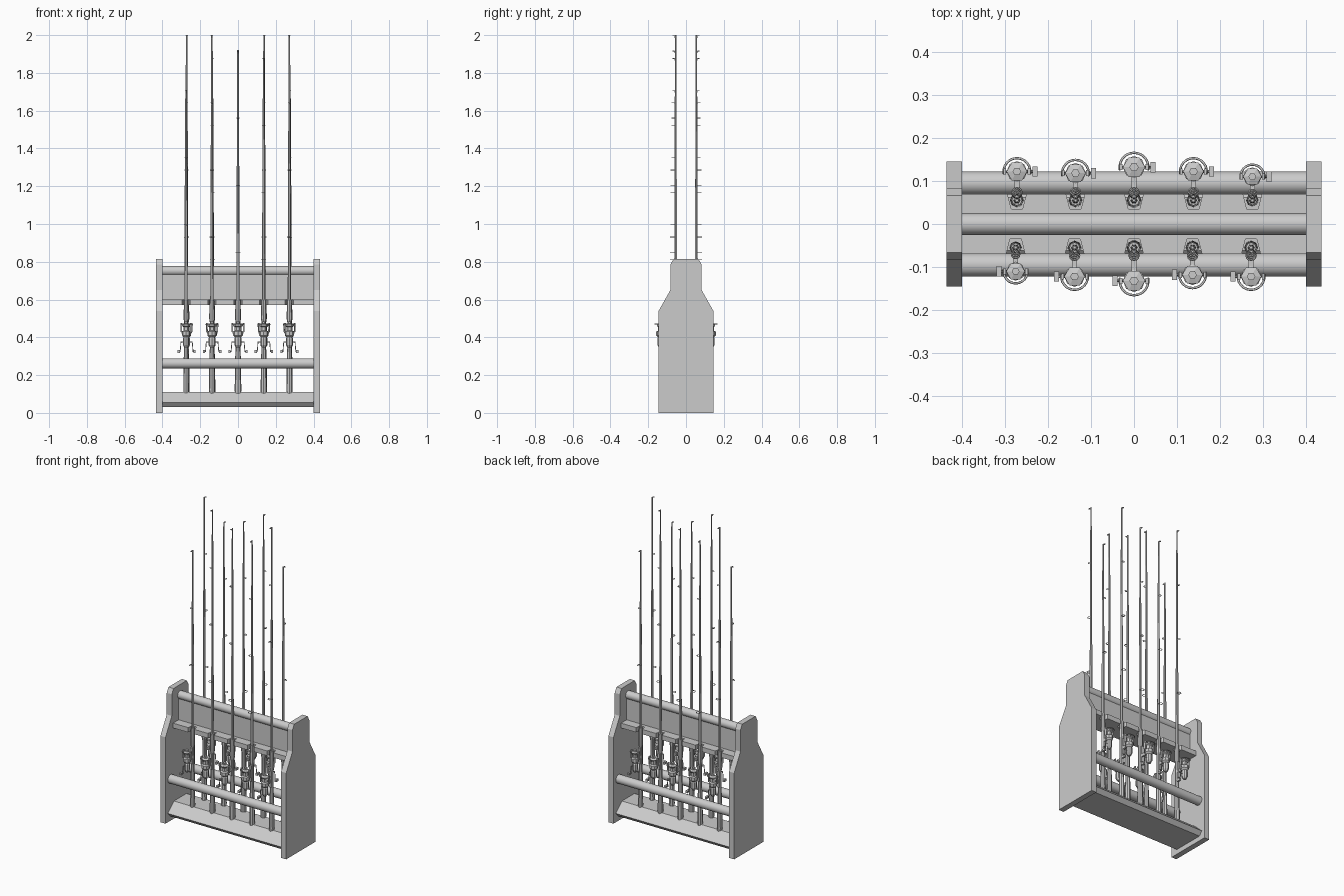
import bpy, bmesh, math
from mathutils import Vector, Matrix

cube = bpy.data.objects.get("Cube")
if cube:
    bpy.data.objects.remove(cube)

grey = bpy.data.materials.new("plain_grey")
grey.use_nodes = True
GREY = (0.6, 0.6, 0.6, 1)
grey.diffuse_color = GREY
grey.node_tree.nodes["Principled BSDF"].inputs["Base Color"].default_value = GREY


def finish(name, bm, smooth=False):
    bmesh.ops.recalc_face_normals(bm, faces=bm.faces)
    mesh = bpy.data.meshes.new(name)
    bm.to_mesh(mesh)
    bm.free()
    mesh.materials.append(grey)
    ob = bpy.data.objects.new(name, mesh)
    bpy.context.collection.objects.link(ob)
    if smooth:
        bpy.ops.object.select_all(action='DESELECT')
        ob.select_set(True)
        bpy.context.view_layer.objects.active = ob
        bpy.ops.object.shade_smooth_by_angle(angle=math.radians(40))
    return ob


def prism(name, outline, lo, hi, axis):
    """Extrude a 2D outline along x (outline is y, z) or z (outline is x, y)."""
    place = (lambda p, d: (d, *p)) if axis == 'x' else (lambda p, d: (*p, d))
    bm = bmesh.new()
    face = bm.faces.new([bm.verts.new(place(p, lo)) for p in outline])
    grown = bmesh.ops.extrude_face_region(bm, geom=[face])
    shift = Vector(place((0, 0), hi - lo))
    verts = [v for v in grown["geom"] if isinstance(v, bmesh.types.BMVert)]
    bmesh.ops.translate(bm, verts=verts, vec=shift)
    return finish(name, bm)


def lathe(name, profile, sides, x, y, smooth=False):
    """Turn (radius, z) pairs about a vertical axis at x, y."""
    bm = bmesh.new()
    rings = []
    for r, z in profile:
        rings.append([bm.verts.new((x + r * math.cos(a), y + r * math.sin(a), z))
                      for a in (math.tau * i / sides for i in range(sides))])
    for low, high in zip(rings, rings[1:]):
        for i in range(sides):
            j = (i + 1) % sides
            bm.faces.new((low[i], low[j], high[j], high[i]))
    bm.faces.new(rings[0])
    bm.faces.new(rings[-1])
    return finish(name, bm, smooth)


def rail(name, y, z, r):
    bm = bmesh.new()
    turn = Matrix.Translation((0, y, z)) @ Matrix.Rotation(math.pi / 2, 4, 'Y')
    bmesh.ops.create_cone(bm, cap_ends=True, segments=20, radius1=r, radius2=r,
                          depth=0.81, matrix=turn)
    return finish(name, bm, True)


def box(name, centre, size):
    bm = bmesh.new()
    bmesh.ops.create_cube(bm, size=1, matrix=Matrix.Translation(centre) @ Matrix.Diagonal((*size, 1)))
    return finish(name, bm)


def wire(name, points, r, closed=False):
    curve = bpy.data.curves.new(name, 'CURVE')
    curve.dimensions = '3D'
    curve.bevel_depth = r
    curve.bevel_resolution = 1
    curve.use_fill_caps = True
    line = curve.splines.new('POLY')
    line.points.add(len(points) - 1)
    for p, co in zip(line.points, points):
        p.co = (*co, 1)
    line.use_cyclic_u = closed
    curve.materials.append(grey)
    ob = bpy.data.objects.new(name, curve)
    bpy.context.collection.objects.link(ob)
    return ob


def arc(x, y, z, r, start, end, n):
    return [(x + r * math.cos(a), y + r * math.sin(a), z)
            for a in (math.radians(start + (end - start) * i / n) for i in range(n + 1))]


# Side panels with a narrow neck and clipped top corners
half = [(0.145, 0), (0.145, 0.54), (0.083, 0.65), (0.083, 0.785), (0.066, 0.815)]
panel = half + [(-y, z) for y, z in reversed(half)]
prism("left_panel", panel, 0.4, 0.435, 'x')
prism("right_panel", panel, -0.435, -0.4, 'x')

# Base with sloping faces
half = [(0.1, 0.03), (0.122, 0.055), (0.062, 0.11)]
prism("base", half + [(-y, z) for y, z in reversed(half)], -0.4, 0.4, 'x')

# Centre board, top rail and the two lower rails
box("centre_board", (0, 0, 0.66), (0.8, 0.03, 0.16))
rail("top_rail", 0, 0.752, 0.025)
rail("front_rail", -0.095, 0.262, 0.027)
rail("back_rail", 0.095, 0.262, 0.027)

# Shelf with flared notches that hold the rods
rod_x = [-0.275, -0.138, 0, 0.136, 0.272]
edge = [(-0.4, -0.07)]
for x in rod_x:
    edge += [(x - 0.022, -0.07), (x - 0.013, -0.035), (x + 0.013, -0.035), (x + 0.022, -0.07)]
edge.append((0.4, -0.07))
prism("notched_shelf", edge + [(-x, -y) for x, y in edge], 0.57, 0.6, 'z')


def rod(x, top, reel_y, size):
    """One rod with its line guides and spinning reel, facing the front."""
    y = -0.055
    r = 0.015 * size
    parts = [
        lathe("rod_handle", [(r, 0.1), (r * 1.1, 0.12), (r * 0.9, 0.3), (r * 0.75, 0.34),
                             (r * 0.75, 0.48), (r, 0.5), (r * 0.8, 0.6)], 8, x, y, True),
        lathe("rod_blank", [(0.009, 0.59), (0.0075, 1.1), (0.004, top)], 6, x, y)]

    # Line guides, growing toward the handle
    for k in range(4):
        z = top - 0.004 - k * 0.355
        if z < 0.75:
            continue
        g = 0.005 + 0.0022 * k
        cy = y - 0.006 - g
        parts.append(wire("line_guide", arc(x, cy, z, g, 0, 330, 11), 0.0018, True))
        parts.append(wire("guide_foot", [(x, y, z - 0.02), (x, cy + g, z)], 0.002))

    # Reel foot, stem and body
    ry = -reel_y
    parts.append(box("reel_foot", (x, y - r, 0.43), (0.014, 0.008, 0.1)))
    parts.append(box("reel_stem", (x, (y + ry) / 2, 0.42), (0.012, abs(ry - y), 0.018)))
    s = size
    parts.append(lathe("reel_body", [(0.01 * s, 0.345), (0.018 * s, 0.36), (0.018 * s, 0.395),
                                     (0.012 * s, 0.405)], 8, x, ry))
    parts.append(lathe("reel_rotor", [(0.014 * s, 0.4), (0.024 * s, 0.41), (0.024 * s, 0.43),
                                      (0.016 * s, 0.435)], 8, x, ry))
    parts.append(lathe("reel_spool", [(0.016 * s, 0.43), (0.016 * s, 0.455), (0.024 * s, 0.46),
                                      (0.024 * s, 0.468), (0.01 * s, 0.472), (0.01 * s, 0.485)],
                       6, x, ry))

    # Bail wire with its two arms
    bail = arc(x, ry, 0.47, 0.031 * s, 170, 370, 12)
    low = [(x + side * 0.024 * s, ry, 0.42) for side in (-1, 1)]
    parts.append(wire("reel_bail", [low[0]] + bail + [low[1]], 0.0028))
    for side in (-1, 1):
        parts.append(box("bail_arm", (x + side * 0.028 * s, ry, 0.452), (0.006, 0.014, 0.05)))

    # Crank and knob
    out = x - 0.03 * s
    parts.append(wire("reel_crank", [(x, ry, 0.375), (out, ry, 0.375), (out - 0.004, ry, 0.325),
                                     (out - 0.01, ry, 0.325)], 0.0032))
    parts.append(box("crank_knob", (out - 0.012, ry, 0.325), (0.012, 0.024, 0.014)))
    return parts


# Five different rods in front, and the same five turned round to the back
tops = [1.71, 2.0, 1.92, 1.88, 2.0]
reels = [0.11, 0.122, 0.132, 0.118, 0.122]
sizes = [0.9, 1.0, 1.08, 1.0, 1.0]
for x, top, reel_y, size in zip(rod_x, tops, reels, sizes):
    for part in rod(x, top, reel_y, size):
        part.name = "front_" + part.name
        twin = part.copy()
        twin.name = part.name.replace("front_", "back_")
        twin.rotation_euler.z = math.pi
        bpy.context.collection.objects.link(twin)
